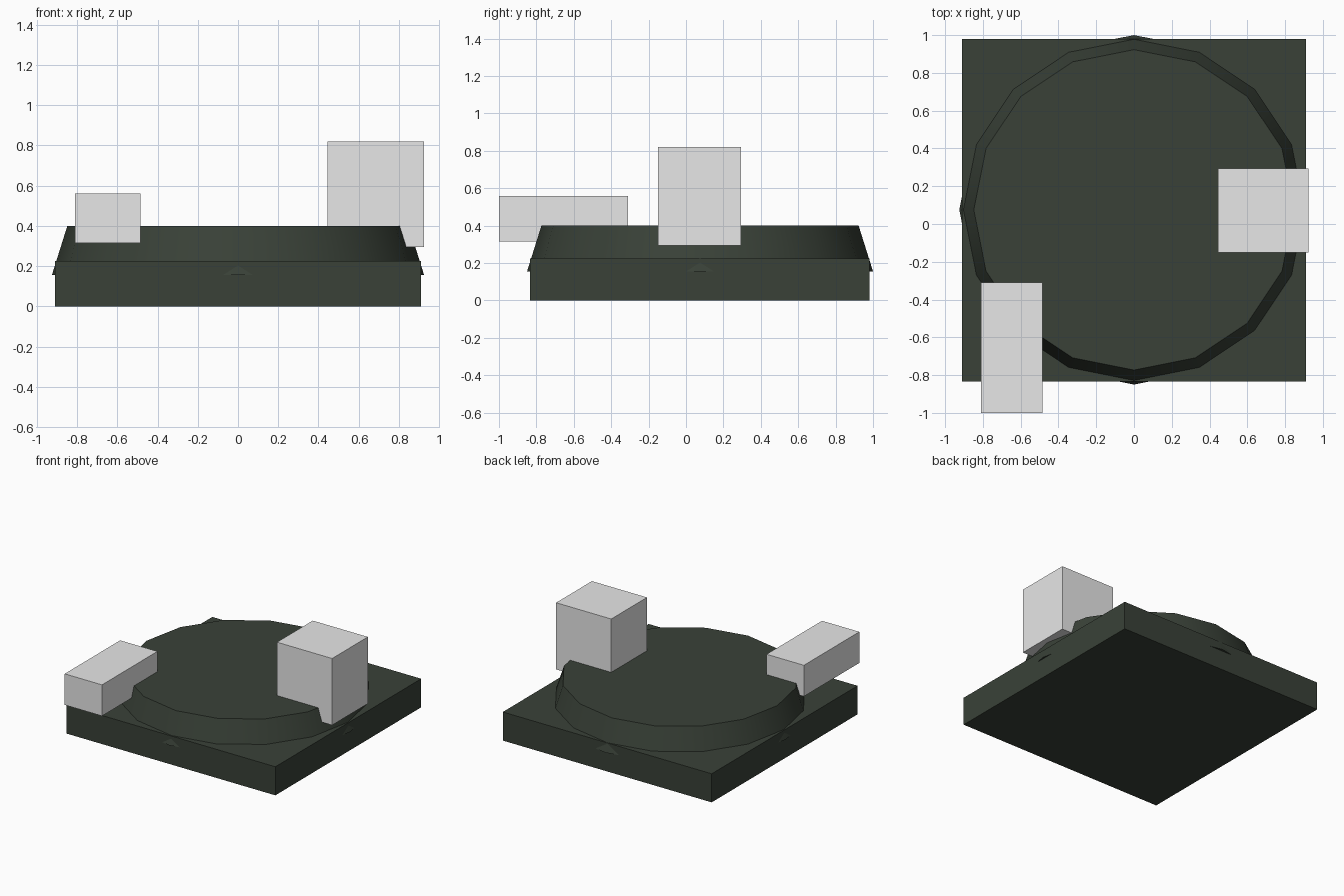
import bpy
import math
from mathutils import Vector

cube = bpy.data.objects.get("Cube")
if cube:
    bpy.data.objects.remove(cube, do_unlink=True)


def make_material(name, color):
    mat = bpy.data.materials.new(name)
    mat.use_nodes = True
    mat.diffuse_color = color
    mat.node_tree.nodes["Principled BSDF"].inputs["Base Color"].default_value = color
    return mat


def box(name, low, high, mat):
    low, high = Vector(low), Vector(high)
    bpy.ops.mesh.primitive_cube_add(size=1, location=(low + high) / 2)
    obj = bpy.context.object
    obj.name = name
    obj.scale = high - low
    bpy.ops.object.transform_apply(location=False, rotation=False, scale=True)
    obj.data.materials.append(mat)
    return obj


dark_green = make_material("dark green", (0.041, 0.053, 0.039, 1))
light_grey = make_material("light grey", (0.8, 0.8, 0.8, 1))

# Square base slab
box("base_slab", (-0.91, -0.835, 0), (0.91, 0.98, 0.225), dark_green)

# Tapered sixteen-sided platform, its lowest corners poking out of the slab
bottom, top = 0.155, 0.4
bpy.ops.mesh.primitive_cone_add(
    vertices=16, radius1=0.925, radius2=0.848, depth=top - bottom,
    location=(0, 0.075, (bottom + top) / 2))
platform = bpy.context.object
platform.name = "round_platform"
platform.data.materials.append(dark_green)
bpy.ops.object.shade_smooth_by_angle(angle=math.radians(30))

# Two plain blocks overlapping the platform rim
box("low_block", (-0.81, -1.0, 0.315), (-0.485, -0.31, 0.56), light_grey)
box("tall_block", (0.445, -0.15, 0.295), (0.925, 0.295, 0.82), light_grey)
